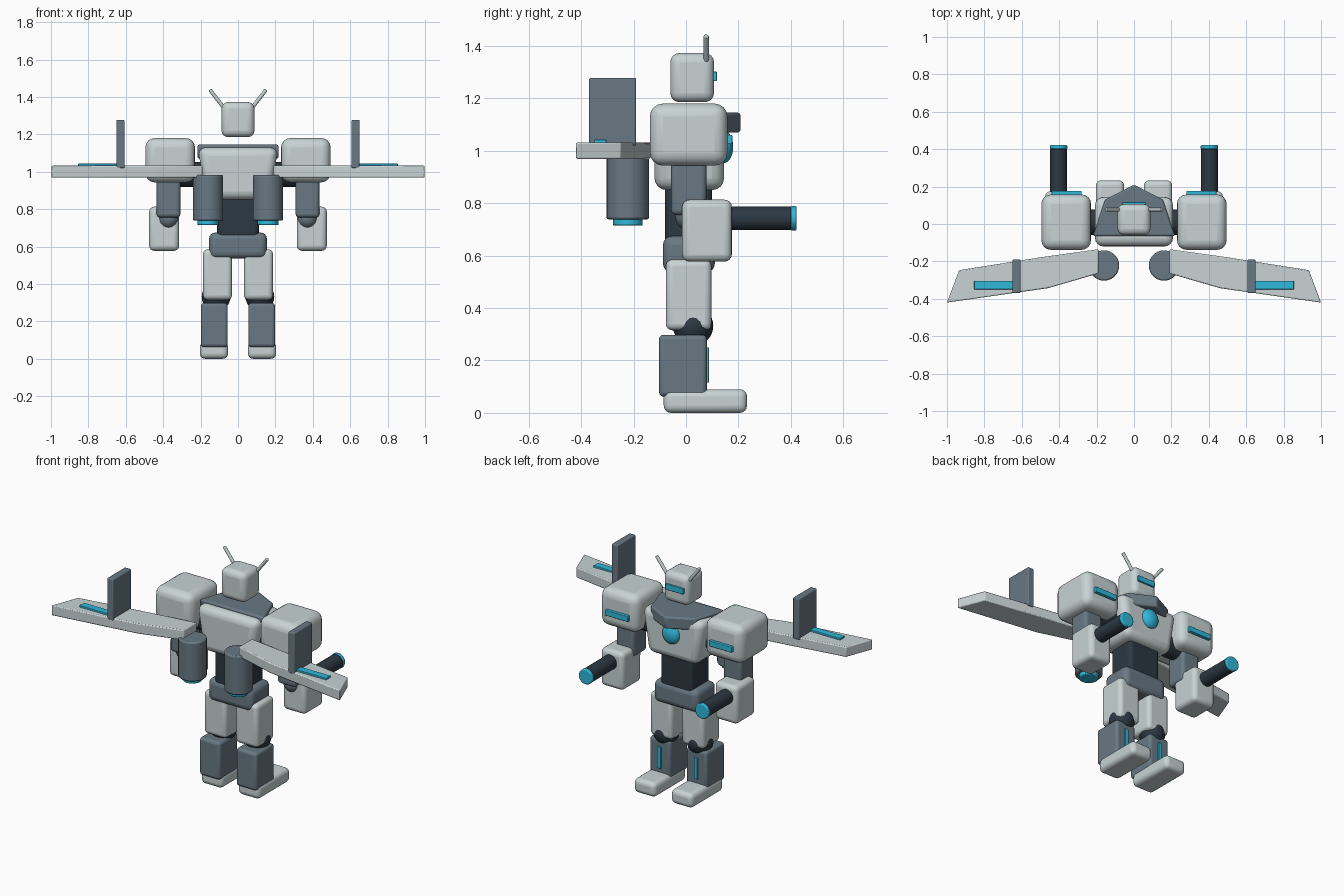
import bpy, bmesh, math
from mathutils import Vector

if "Cube" in bpy.data.objects:
    bpy.data.objects.remove(bpy.data.objects["Cube"])


def mat(name, c):
    m = bpy.data.materials.new(name)
    m.diffuse_color = (*c, 1)
    m.use_nodes = True
    m.node_tree.nodes["Principled BSDF"].inputs["Base Color"].default_value = m.diffuse_color
    return m


LIGHT = mat("light_grey", (0.58, 0.65, 0.66))
MID = mat("slate", (0.14, 0.19, 0.23))
DARK = mat("charcoal", (0.025, 0.04, 0.055))
CYAN = mat("cyan", (0.03, 0.48, 0.70))


def finish(name, bm, material, bevel=0.0, segments=4, angle=35):
    bmesh.ops.recalc_face_normals(bm, faces=bm.faces[:])
    me = bpy.data.meshes.new(name)
    bm.to_mesh(me)
    bm.free()
    ob = bpy.data.objects.new(name, me)
    bpy.context.collection.objects.link(ob)
    me.materials.append(material)
    if bevel:
        b = ob.modifiers.new("bevel", 'BEVEL')
        b.width, b.segments, b.limit_method = bevel, segments, 'ANGLE'
    bpy.ops.object.select_all(action='DESELECT')
    ob.select_set(True)
    bpy.context.view_layer.objects.active = ob
    bpy.ops.object.shade_smooth_by_angle(angle=math.radians(angle))
    return ob


def box(name, x, y, z, material, bevel=0.0, taper=1.0):
    """Box from (min, max) ranges; taper scales the bottom width."""
    bm = bmesh.new()
    bmesh.ops.create_cube(bm, size=1)
    cx = (x[0] + x[1]) / 2
    for v in bm.verts:
        k = taper if v.co.z < 0 else 1
        v.co = (cx + v.co.x * (x[1] - x[0]) * k,
                (y[0] + y[1]) / 2 + v.co.y * (y[1] - y[0]),
                (z[0] + z[1]) / 2 + v.co.z * (z[1] - z[0]))
    return finish(name, bm, material, bevel)


def rod(name, a, b, r, material, bevel=0.0):
    a, b = Vector(a), Vector(b)
    bm = bmesh.new()
    bmesh.ops.create_cone(bm, cap_ends=True, segments=32, radius1=r, radius2=r,
                          depth=(b - a).length)
    rot = (b - a).to_track_quat('Z', 'Y')
    for v in bm.verts:
        v.co = rot @ v.co + (a + b) / 2
    return finish(name, bm, material, bevel, 2)


def ball(name, c, r, material):
    bm = bmesh.new()
    bmesh.ops.create_uvsphere(bm, u_segments=32, v_segments=16, radius=1)
    for v in bm.verts:
        v.co = [c[i] + v.co[i] * r[i] for i in range(3)]
    return finish(name, bm, material)


def plate(name, outline, z0, z1, material, bevel):
    bm = bmesh.new()
    f = bm.faces.new([bm.verts.new((x, y, z0)) for x, y in outline])
    ext = bmesh.ops.extrude_face_region(bm, geom=[f])["geom"]
    for v in ext:
        if isinstance(v, bmesh.types.BMVert):
            v.co.z = z1
    return finish(name, bm, material, bevel, 2)


# Body core
box("torso", (-.215, .215), (-.12, .145), (.85, 1.13), LIGHT, .045, .8)
plate("collar", [(0, .21), (.155, .13), (.22, -.065),
                 (-.22, -.065), (-.155, .13)], 1.07, 1.145, MID, .01)
ball("chest_gem", (0, .145, 1.015), (.058, .035, .062), CYAN)
box("abdomen", (-.112, .112), (-.08, .10), (.64, .90), DARK, .025)
box("pelvis", (-.155, .155), (-.088, .11), (.535, .675), MID, .035)

# Head
box("head", (-.088, .088), (-.06, .107), (1.185, 1.373), LIGHT, .036)
box("visor", (-.062, .062), (.09, .118), (1.266, 1.302), CYAN, .004)

wing = [(.19, -.135), (.5, -.178), (.935, -.247), (1, -.42), (.46, -.343), (.19, -.265)]

for side, s in (("left", -1), ("right", 1)):
    def X(a, b):
        return tuple(sorted((s * a, s * b)))

    rod(side + "_antenna", (s * .07, .077, 1.335), (s * .15, .077, 1.438), .01, LIGHT, .003)

    # Arm
    box(side + "_shoulder", X(.23, .495), (-.138, .158), (.943, 1.18), LIGHT, .05)
    box(side + "_shoulder_stripe", X(.28, .44), (.15, .177), (1.025, 1.06), CYAN, .004)
    rod(side + "_shoulder_joint", (s * .18, .01, .985), (s * .36, .01, .985), .068, DARK, .012)
    box(side + "_upper_arm", X(.308, .435), (-.057, .078), (.755, 1.0), MID, .02)
    ball(side + "_elbow", (s * .372, .015, .75), (.056,) * 3, MID)
    box(side + "_forearm", X(.315, .475), (-.015, .175), (.577, .813), LIGHT, .028)
    rod(side + "_cannon", (s * .403, .13, .742), (s * .403, .402, .742), .045, DARK, .004)
    rod(side + "_cannon_tip", (s * .403, .40, .742), (s * .403, .422, .742), .047, CYAN, .006)

    # Leg
    box(side + "_thigh", X(.032, .187), (-.077, .097), (.315, .585), LIGHT, .025)
    ball(side + "_knee", (s * .117, .027, .332), (.077,) * 3, DARK)
    box(side + "_shin", X(.055, .199), (-.103, .08), (.062, .298), MID, .018)
    box(side + "_shin_stripe", X(.115, .14), (.07, .088), (.115, .25), CYAN, .003)
    box(side + "_foot", X(.053, .204), (-.085, .233), (0, .09), LIGHT, .028)

    # Flight pack
    plate(side + "_wing", [(s * x, y) for x, y in wing], .968, 1.032, LIGHT, .006)
    box(side + "_wing_stripe", X(.63, .855), (-.349, -.304), (1.02, 1.043), CYAN, .003)
    box(side + "_fin", X(.607, .65), (-.37, -.19), (1.02, 1.277), MID, .006)
    rod(side + "_thruster", (s * .16, -.222, .738), (s * .16, -.222, .983), .081, MID, .008)
    rod(side + "_nozzle", (s * .16, -.222, .714), (s * .16, -.222, .745), .057, CYAN, .006)
